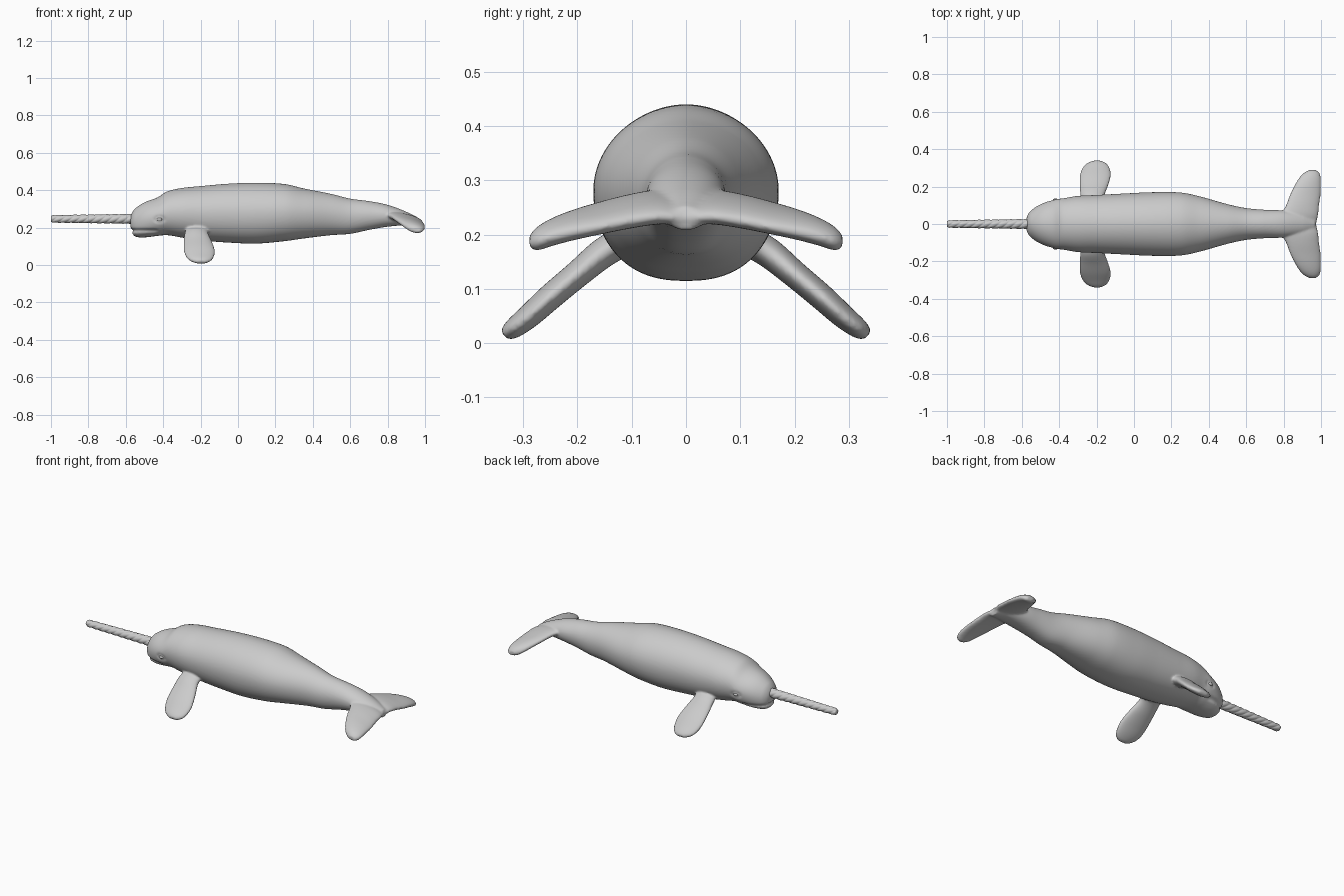
import bpy, bmesh, math
from mathutils import Vector

cube = bpy.data.objects.get("Cube")
if cube:
    bpy.data.objects.remove(cube)

skin = bpy.data.materials.new("grey skin")
skin.use_nodes = True
GREY = (0.6, 0.6, 0.6, 1)
skin.diffuse_color = GREY
skin.node_tree.nodes["Principled BSDF"].inputs["Base Color"].default_value = GREY


def fill(table, steps):
    """Smoothly interpolate the rows of a station table over its first column."""
    last = len(table) - 1

    def slope(i, c):
        a, b = table[max(i - 1, 0)], table[min(i + 1, last)]
        return (b[c] - a[c]) / (b[0] - a[0])

    rows = []
    for i in range(last):
        p, q = table[i], table[i + 1]
        h = q[0] - p[0]
        for s in range(steps):
            t = s / steps
            row = [p[0] + h * t]
            for c in range(1, len(p)):
                m, n = slope(i, c) * h, slope(i + 1, c) * h
                d = q[c] - p[c]
                row.append(p[c] + m * t + (3 * d - 2 * m - n) * t ** 2 + (m + n - 2 * d) * t ** 3)
            rows.append(row)
    return rows + [list(table[last])]


def loft(bm, rings):
    """Skin closed rings of points and cap both ends."""
    loops = [[bm.verts.new(p) for p in ring] for ring in rings]
    n = len(loops[0])
    for a, b in zip(loops, loops[1:]):
        for i in range(n):
            bm.faces.new((a[i], a[(i + 1) % n], b[(i + 1) % n], b[i]))
    bm.faces.new(loops[0])
    bm.faces.new(loops[-1])


def finish(bm, name):
    bmesh.ops.recalc_face_normals(bm, faces=bm.faces)
    mesh = bpy.data.meshes.new(name)
    bm.to_mesh(mesh)
    bm.free()
    mesh.materials.append(skin)
    mesh.shade_smooth()
    obj = bpy.data.objects.new(name, mesh)
    bpy.context.collection.objects.link(obj)
    return obj


def angles(n):
    return [math.tau * i / n for i in range(n)]


def carve(p):
    """Press the mouth line and the eyelid folds into the head."""
    if p.x > -0.35:
        return p
    fade = min(1, max(0, (-0.42 - p.x) / 0.03))
    depth = 0.016 * fade * math.exp(-((p.z - 0.185) / 0.007) ** 2)
    ring = math.hypot(p.x + 0.42, (p.z - 0.245) * 1.6)
    depth += 0.006 * math.exp(-((ring - 0.024) / 0.007) ** 2)
    return p + (Vector((-0.4, 0, p.z)) - p).normalized() * depth


# Torso: x, top, bottom, half width
TORSO = [
    (-0.575, 0.255, 0.205, 0.03), (-0.568, 0.277, 0.175, 0.05),
    (-0.55, 0.302, 0.153, 0.073), (-0.5, 0.335, 0.148, 0.105),
    (-0.43, 0.362, 0.156, 0.13), (-0.38, 0.393, 0.16, 0.137),
    (-0.3, 0.412, 0.147, 0.15), (-0.2, 0.422, 0.132, 0.155),
    (-0.05, 0.435, 0.12, 0.163), (0.1, 0.44, 0.115, 0.17),
    (0.25, 0.433, 0.128, 0.168), (0.35, 0.41, 0.142, 0.148),
    (0.5, 0.38, 0.16, 0.106), (0.6, 0.355, 0.167, 0.085),
    (0.7, 0.342, 0.188, 0.076), (0.8, 0.322, 0.205, 0.072),
    (0.9, 0.285, 0.213, 0.055), (0.97, 0.25, 0.208, 0.03),
]
body = bmesh.new()
rings = []
for x, top, low, w in fill(TORSO, 10):
    ring = []
    for a in angles(128):
        c, s = math.cos(a), math.sin(a)
        power = 1.05 if s > 0 else 0.82
        y = w * math.copysign(abs(c) ** power, c)
        ring.append(carve(Vector((x, y, (top + low) / 2 + s * (top - low) / 2))))
    rings.append(ring)
loft(body, rings)

# Tail flukes: y, leading x, trailing x, leading z, trailing z, half thickness
FLUKE = [
    (0, 0.77, 0.975, 0.27, 0.23, 0.024), (0.05, 0.785, 0.985, 0.27, 0.232, 0.026),
    (0.1, 0.812, 0.99, 0.262, 0.225, 0.026), (0.16, 0.835, 0.998, 0.247, 0.213, 0.025),
    (0.21, 0.86, 1, 0.23, 0.204, 0.025), (0.25, 0.885, 0.998, 0.212, 0.195, 0.024),
    (0.275, 0.91, 0.99, 0.197, 0.187, 0.021), (0.288, 0.935, 0.975, 0.19, 0.185, 0.012),
]
half = fill(FLUKE, 6)
sections = [[-r[0]] + r[1:] for r in reversed(half[1:])] + half
rings = []
for y, xl, xt, zl, zt, thick in sections:
    rings.append([((xl + xt) / 2 + math.cos(a) * (xt - xl) / 2, y,
                   (zl + zt) / 2 + math.cos(a) * (zt - zl) / 2 + math.sin(a) * thick)
                  for a in angles(32)])
loft(body, rings)

# Flippers: y, centre z, centre x, half chord, half thickness
FLIPPER = [
    (0.1, 0.195, -0.215, 0.06, 0.03), (0.15, 0.168, -0.222, 0.064, 0.028),
    (0.2, 0.127, -0.215, 0.075, 0.025), (0.25, 0.085, -0.208, 0.083, 0.024),
    (0.29, 0.049, -0.204, 0.077, 0.022), (0.32, 0.025, -0.2, 0.056, 0.018),
    (0.335, 0.014, -0.197, 0.028, 0.011),
]
for side in (1, -1):
    rings = []
    for y, z, x, chord, thick in fill(FLIPPER, 6):
        rings.append([(x + math.cos(a) * chord, side * (y + math.sin(a) * thick * 0.65),
                       z + math.sin(a) * thick * 0.76) for a in angles(32)])
    loft(body, rings)

# Fuse torso, flukes and flippers into one soft skin
obj = finish(body, "body")
fuse = obj.modifiers.new("fuse", "REMESH")
fuse.mode = "VOXEL"
fuse.voxel_size = 0.006
fuse.use_smooth_shade = True
soften = obj.modifiers.new("soften", "SMOOTH")
soften.factor = 0.5
soften.iterations = 5

# Eyes
for side, name in ((1, "left_eye"), (-1, "right_eye")):
    bm = bmesh.new()
    bmesh.ops.create_uvsphere(bm, u_segments=24, v_segments=12, radius=1)
    eye = finish(bm, name)
    eye.scale = (0.014, 0.007, 0.008)
    eye.location = (-0.42, side * 0.129, 0.245)

# Spiral tusk
tusk = bmesh.new()
rings = []
STEPS = 160
for i in range(STEPS + 1):
    t = i / STEPS
    x = -1 + 0.47 * t
    radius = (0.02 + 0.007 * t) * min(1, 0.55 + 18 * t) ** 0.5
    ring = []
    for a in angles(48):
        groove = abs(math.sin(2 * (a + math.tau * x / 0.17)))
        r = radius * (0.84 + 0.18 * groove ** 0.6)
        ring.append((x, r * math.cos(a), 0.247 + r * math.sin(a)))
    rings.append(ring)
loft(tusk, rings)
finish(tusk, "tusk")
